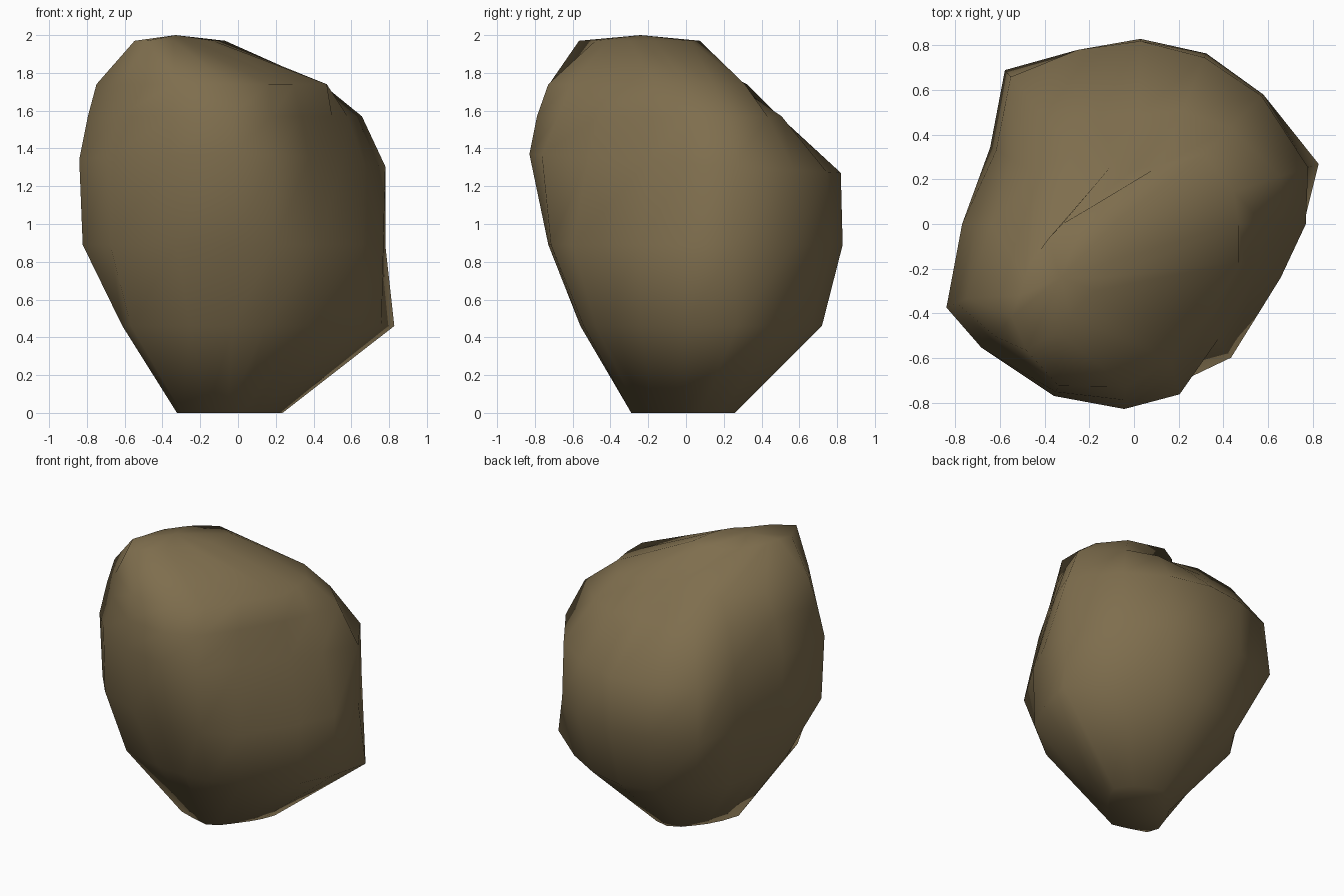
import bpy, bmesh, math

# Directions of the boulder's vertical ridges, counter-clockwise from +x
RIDGES = [0, 18, 45, 67, 88, 108, 130, 152, 180, 204, 219, 245, 267, 285, 306, 340]

# Remove the default object
default = bpy.data.objects.get("Cube")
if default:
    bpy.data.objects.remove(default, do_unlink=True)


def make_material(name, color):
    material = bpy.data.materials.new(name)
    material.use_nodes = True
    material.diffuse_color = color
    shader = material.node_tree.nodes["Principled BSDF"]
    shader.inputs["Base Color"].default_value = color
    shader.inputs["Roughness"].default_value = 0.9
    return material


def add_ring(bm, height, center, radii, tilt=0):
    """Irregular outline; radii in hundredths along the ridge directions.
    Tilt raises the ring towards the back."""
    ring = []
    for degrees, radius in zip(RIDGES, radii):
        angle = math.radians(degrees)
        x = center[0] + radius / 100 * math.cos(angle)
        y = center[1] + radius / 100 * math.sin(angle)
        ring.append(bm.verts.new((x, y, height + tilt * y)))
    return ring


def bridge(bm, lower, upper):
    for i in range(len(RIDGES)):
        j = (i + 1) % len(RIDGES)
        bm.faces.new((lower[i], lower[j], upper[j], upper[i]))


# Boulder outlines from the narrow foot to the ridge-like crown
axis = (0, 0)
foot = [24, 29, 28, 27, 27, 24, 21, 21, 24, 31, 33, 28, 28, 25, 21, 21]
underside = [76, 87, 74, 72, 72, 71, 66, 64, 60, 67, 73, 60, 56, 56, 59, 69]
belly = [77, 82, 82, 83, 83, 82, 90, 73, 76, 90, 87, 78, 73, 74, 74, 70]
shoulder = [67, 82, 81, 81, 82, 82, 86, 70, 77, 92, 88, 85, 83, 79, 64, 59]
slope = [58, 69, 61, 55, 49, 52, 64, 62, 71, 87, 82, 83, 79, 70, 57, 53]
brow = [47, 47, 44, 28, 25, 29, 42, 50, 64, 82, 80, 80, 73, 63, 50, 50]
crown = [20, 24, 37, 34, 24, 18, 15, 15, 16, 20, 28, 36, 24, 18, 15, 17]

bm = bmesh.new()
rings = [
    add_ring(bm, 0, (-0.04, -0.01), foot),
    add_ring(bm, 0.46, axis, underside),
    add_ring(bm, 0.89, axis, belly),
    add_ring(bm, 1.32, axis, shoulder, -0.06),
    add_ring(bm, 1.57, axis, slope),
    add_ring(bm, 1.74, axis, brow),
    add_ring(bm, 1.97, (-0.33, -0.24), crown),
]
for lower, upper in zip(rings, rings[1:]):
    bridge(bm, lower, upper)

# Close the flat foot and the slightly domed crown
bm.faces.new(list(reversed(rings[0])))
peak = bm.verts.new((-0.33, -0.24, 2))
for i, corner in enumerate(rings[-1]):
    bm.faces.new((rings[-1][i - 1], corner, peak))
bmesh.ops.recalc_face_normals(bm, faces=bm.faces)

mesh = bpy.data.meshes.new("boulder")
bm.to_mesh(mesh)
bm.free()
mesh.materials.append(make_material("earthy_brown", (0.21, 0.155, 0.075, 1)))
boulder = bpy.data.objects.new("boulder", mesh)
bpy.context.collection.objects.link(boulder)

# Soft shading over the whole stone
bpy.ops.object.select_all(action="DESELECT")
boulder.select_set(True)
bpy.context.view_layer.objects.active = boulder
bpy.ops.object.shade_smooth_by_angle(angle=math.radians(65))
